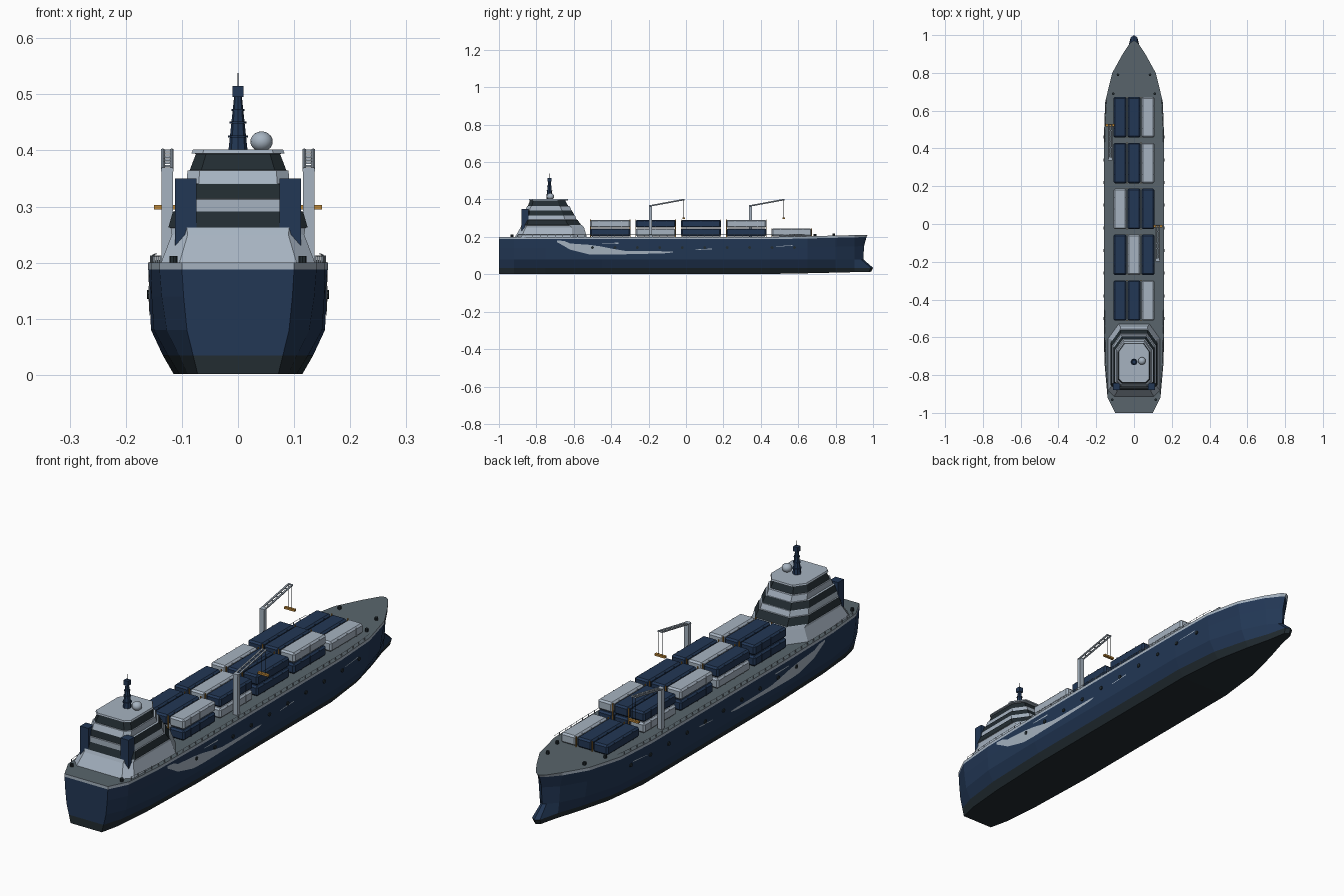
import bpy, bmesh, math
from mathutils import Vector, Matrix

if "Cube" in bpy.data.objects:
    bpy.data.objects.remove(bpy.data.objects["Cube"])


def material(name, r, g, b):
    m = bpy.data.materials.new(name)
    m.use_nodes = True
    m.diffuse_color = (r, g, b, 1)
    m.node_tree.nodes["Principled BSDF"].inputs["Base Color"].default_value = (r, g, b, 1)
    return m


NAVY = material("navy", 0.016, 0.038, 0.09)
PALE = material("pale grey", 0.38, 0.45, 0.53)
DECK = material("deck grey", 0.1, 0.13, 0.15)
DARK = material("dark slate", 0.016, 0.025, 0.031)
ORANGE = material("orange", 0.5, 0.24, 0.04)


def finish(name, bm, mats):
    bmesh.ops.remove_doubles(bm, verts=bm.verts, dist=1e-5)
    bmesh.ops.recalc_face_normals(bm, faces=bm.faces)
    me = bpy.data.meshes.new(name)
    bm.to_mesh(me)
    bm.free()
    for m in mats:
        me.materials.append(m)
    ob = bpy.data.objects.new(name, me)
    bpy.context.collection.objects.link(ob)
    return ob


def add_box(bm, x, y, z, sx, sy, sz):
    mat = Matrix.Translation((x, y, z)) @ Matrix.Diagonal((sx, sy, sz, 1))
    return bmesh.ops.create_cube(bm, size=1, matrix=mat)["verts"]


def add_rod(bm, a, b, r, r2=None, sides=8):
    a, b = Vector(a), Vector(b)
    d = b - a
    mat = Matrix.Translation((a + b) / 2) @ d.to_track_quat("Z", "Y").to_matrix().to_4x4()
    bmesh.ops.create_cone(bm, cap_ends=True, segments=sides, radius1=r,
                          radius2=r if r2 is None else r2, depth=d.length, matrix=mat)


def loft(name, rings, bands, mats):
    """Join closed rings; bands gives the material index of each step."""
    bm = bmesh.new()
    vs = [[bm.verts.new(p) for p in ring] for ring in rings]
    n = len(vs[0])
    for a, b, mi in zip(vs, vs[1:], bands):
        for i in range(n):
            bm.faces.new((a[i], a[(i + 1) % n], b[(i + 1) % n], b[i])).material_index = mi
    bm.faces.new(vs[0])
    bm.faces.new(vs[-1]).material_index = bands[-1]
    return finish(name, bm, mats)


def lerp_table(xs, ys, x):
    for i in range(len(xs) - 1):
        if x <= xs[i + 1]:
            t = max(0, (x - xs[i]) / (xs[i + 1] - xs[i]))
            return ys[i] + t * (ys[i + 1] - ys[i])
    return ys[-1]


# Hull: levels from keel to deck, each with height, stem position and half widths
STATIONS = [-1, -0.92, -0.75, -0.45, 0.45, 0.65, 0.8, 0.9]
SIDE = [0.1, 0.14, 0.155, 0.16, 0.16, 0.152, 0.115, 0.06]
LEVELS = [
    (0.002, 0.99, [0.072, 0.09, 0.105, 0.115, 0.115, 0.095, 0.06, 0.032, 0.016]),
    (0.035, 1.0, [0.08, 0.105, 0.125, 0.134, 0.134, 0.115, 0.075, 0.04, 0.018]),
    (0.08, 0.948, [0.091, 0.127, 0.15, 0.155, 0.155, 0.14, 0.095, 0.045, 0.012]),
    (0.14, 0.952, [0.097, 0.136, 0.154, 0.158, 0.158, 0.147, 0.105, 0.05, 0.01]),
    (0.188, 0.965, SIDE + [0.016]),
    (0.2, 0.972, SIDE + [0.02]),
]


def sheer(z, y):
    rise = max(0, (y - 0.5) / 0.5)
    return z + rise * (0.012 if z > 0.1 or z < 0.01 else 0)


def side_x(y, z):
    widths = [lerp_table(STATIONS, lv[2], y) for lv in LEVELS]
    return lerp_table([lv[0] for lv in LEVELS], widths, z)


bm = bmesh.new()
grid = {}
for s in (-1, 1):
    for l, (z, stem, widths) in enumerate(LEVELS):
        row = list(zip(STATIONS + [stem - 0.012, stem], widths + [0]))
        for k, (y, w) in enumerate(row):
            grid[s, l, k] = bm.verts.new((s * w, y, sheer(z, y)))
paint = [1, 0, 0, 0, 2]
for l in range(5):
    for s in (-1, 1):
        for k in range(9):
            bm.faces.new([grid[s, l, k], grid[s, l, k + 1], grid[s, l + 1, k + 1],
                          grid[s, l + 1, k]]).material_index = paint[l]
    bm.faces.new([grid[-1, l, 0], grid[1, l, 0], grid[1, l + 1, 0],
                  grid[-1, l + 1, 0]]).material_index = paint[l]
for l, mi in ((0, 1), (5, 3)):
    for k in range(9):
        quad = [grid[-1, l, k], grid[1, l, k], grid[1, l, k + 1], grid[-1, l, k + 1]]
        bm.faces.new(quad[:3] if k == 8 else quad).material_index = mi
finish("hull", bm, [NAVY, DARK, PALE, DECK])

# Pale painted sweep on both hull sides: y, lower edge, upper edge
SWEEP = [(-0.69, 0.172, 0.182), (-0.65, 0.15, 0.178), (-0.62, 0.132, 0.165),
         (-0.58, 0.122, 0.162), (-0.52, 0.107, 0.158), (-0.46, 0.105, 0.15),
         (-0.4, 0.106, 0.138), (-0.33, 0.107, 0.126), (-0.2, 0.11, 0.124),
         (-0.1, 0.113, 0.123), (-0.07, 0.118, 0.121)]
DASHES = [[(0.05, 0.13, 0.133), (0.14, 0.134, 0.138)], [(0.48, 0.148, 0.15), (0.57, 0.152, 0.156)],
          [(-0.45, 0.165, 0.168), (-0.36, 0.163, 0.169)]]
bm = bmesh.new()
for s in (-1, 1):
    for strip in [SWEEP] + DASHES:
        cols = [[bm.verts.new((s * (side_x(y, z) + 0.0015), y, z)) for z in (lo, hi)]
                for y, lo, hi in strip]
        for a, b in zip(cols, cols[1:]):
            bm.faces.new((a[0], b[0], b[1], a[1]))
finish("hull_sweep", bm, [PALE])

# Round fenders on the hull sides, bollards on the deck
bm = bmesh.new()
for s in (-1, 1):
    for i in range(10):
        y = -0.5 + i * 0.12
        x = side_x(y, 0.143)
        add_rod(bm, (s * (x - 0.003), y, 0.143), (s * (x + 0.004), y, 0.143), 0.008)
    for x, y in ((0.085, 0.79), (0.11, 0.69), (0.115, -0.93)):
        z = sheer(0.2, y)
        add_rod(bm, (s * x, y, z), (s * x, y, z + 0.012), 0.007)
finish("fenders_and_bollards", bm, [DARK])

# Deck railings
bm = bmesh.new()
for s in (-1, 1):
    pts = [(s * (side_x(-0.9 + i * 0.04, 0.2) - 0.004), -0.9 + i * 0.04) for i in range(40)]
    for (x, y), (x2, y2) in zip(pts, pts[1:]):
        z = sheer(0.2, y)
        add_box(bm, x, y, z + 0.006, 0.002, 0.003, 0.014)
        add_rod(bm, (x, y, z + 0.012), (x2, y2, sheer(0.2, y2) + 0.012), 0.001, sides=4)
finish("railings", bm, [PALE])

# Deckhouse: stepped tiers of walls and window bands (height, half width, aft, fore)
TIERS = [(0.198, 0.138, -0.915, -0.53), (0.25, 0.118, -0.885, -0.545),
         (0.262, 0.12, -0.88, -0.555), (0.263, 0.124, -0.88, -0.56),
         (0.291, 0.116, -0.87, -0.58), (0.292, 0.112, -0.87, -0.585),
         (0.313, 0.108, -0.87, -0.593), (0.314, 0.108, -0.865, -0.595),
         (0.34, 0.1, -0.86, -0.61), (0.341, 0.092, -0.86, -0.612),
         (0.364, 0.09, -0.85, -0.622), (0.365, 0.086, -0.845, -0.63),
         (0.394, 0.075, -0.835, -0.645), (0.395, 0.083, -0.84, -0.63),
         (0.402, 0.08, -0.838, -0.632)]


def tier_ring(z, w, y0, y1):
    c = w * 0.4
    half = [(w - c * 0.6, y0), (w, y0 + c * 0.6), (w, y1 - c * 1.4), (w - c, y1)]
    return [(x, y, z) for x, y in half] + [(-x, y, z) for x, y in reversed(half)]


loft("deckhouse", [tier_ring(*t) for t in TIERS],
     [1 if i in (3, 7, 11) else 0 for i in range(len(TIERS) - 1)], [PALE, DARK])

# Twin funnels, narrowing at the foot
for s, side in ((1, "left"), (-1, "right")):
    rings = [[(s * x, y, z) for x, y in ((a, -0.88), (0.112, -0.88), (0.112, -0.842), (a, -0.842))]
             for z, a in ((0.2, 0.1), (0.255, 0.074), (0.35, 0.074))]
    loft(side + "_funnel", rings, [0, 0], [NAVY])

# Mast with collars, lamp box and aerial
bm = bmesh.new()
add_rod(bm, (0, -0.73, 0.4), (0, -0.73, 0.495), 0.017, 0.007)
for z, r in ((0.425, 0.018), (0.45, 0.015), (0.472, 0.012)):
    add_rod(bm, (0, -0.73, z - 0.002), (0, -0.73, z + 0.002), r)
add_box(bm, 0, -0.73, 0.505, 0.02, 0.02, 0.02)
finish("mast", bm, [NAVY])
bm = bmesh.new()
add_rod(bm, (0, -0.73, 0.515), (0, -0.73, 0.538), 0.0015, sides=6)
finish("aerial", bm, [DARK])

# Radar dome
bm = bmesh.new()
bmesh.ops.create_uvsphere(bm, u_segments=16, v_segments=10, radius=0.02,
                          matrix=Matrix.Translation((0.042, -0.725, 0.416)) @ Matrix.Scale(0.9, 4, (0, 0, 1)))
for f in bm.faces:
    f.smooth = True
finish("radar_dome", bm, [PALE])

# Container stacks: N navy, P pale; one string per layer, columns from right to left
BAYS = [("NPN", "NNP"), ("PNP", "NPN"), ("NPN", "PNN"), ("PNN", "NNP"), ("NNP",)]
boxes = {"N": bmesh.new(), "P": bmesh.new()}
lash = bmesh.new()
for b, layers in enumerate(BAYS):
    y = -0.405 + b * 0.2425
    for h, row in enumerate(layers):
        z = 0.2245 + h * 0.046
        for c, colour in enumerate(row):
            x = (c - 1) * 0.074
            bm = boxes[colour]
            verts = add_box(bm, x, y, z, 0.069, 0.214, 0.042)
            edges = list({e for v in verts for e in v.link_edges})
            bmesh.ops.bevel(bm, geom=edges, offset=0.007, segments=1, affect="EDGES")
            for k in (-1, 0, 1):
                add_box(bm, x, y + k * 0.06, z, 0.0705, 0.004, 0.034)
    for end in (-1, 1):
        for x in (-0.037, 0.037):
            top = 0.2 + 0.046 * len(layers)
            add_box(lash, x, y + end * 0.106, (0.2 + top) / 2, 0.004, 0.004, top - 0.2)
finish("navy_containers", boxes["N"], [NAVY])
finish("pale_containers", boxes["P"], [PALE])
finish("lashing_posts", lash, [ORANGE])

# Deck cranes: post, twin-rail jib, cables and spreader
for name, x, y in (("left", 0.126, -0.19), ("right", -0.126, 0.345)):
    bm = bmesh.new()
    add_box(bm, x, y, 0.285, 0.02, 0.018, 0.17)
    for r in (-0.008, 0.008):
        add_rod(bm, (x + r, y - 0.008, 0.365), (x + r, y + 0.182, 0.4), 0.004, sides=6)
    for i in range(7):
        t = i / 6
        add_box(bm, x, y + 0.18 * t, 0.367 + 0.033 * t, 0.018, 0.004, 0.004)
    finish(name + "_crane", bm, [PALE])
    bm = bmesh.new()
    for r in (-0.008, 0.008):
        add_rod(bm, (x + r, y + 0.178, 0.3), (x + r, y + 0.178, 0.4), 0.001, sides=4)
    finish(name + "_crane_cables", bm, [DARK])
    bm = bmesh.new()
    add_box(bm, x, y + 0.178, 0.299, 0.048, 0.012, 0.008)
    finish(name + "_crane_spreader", bm, [ORANGE])
